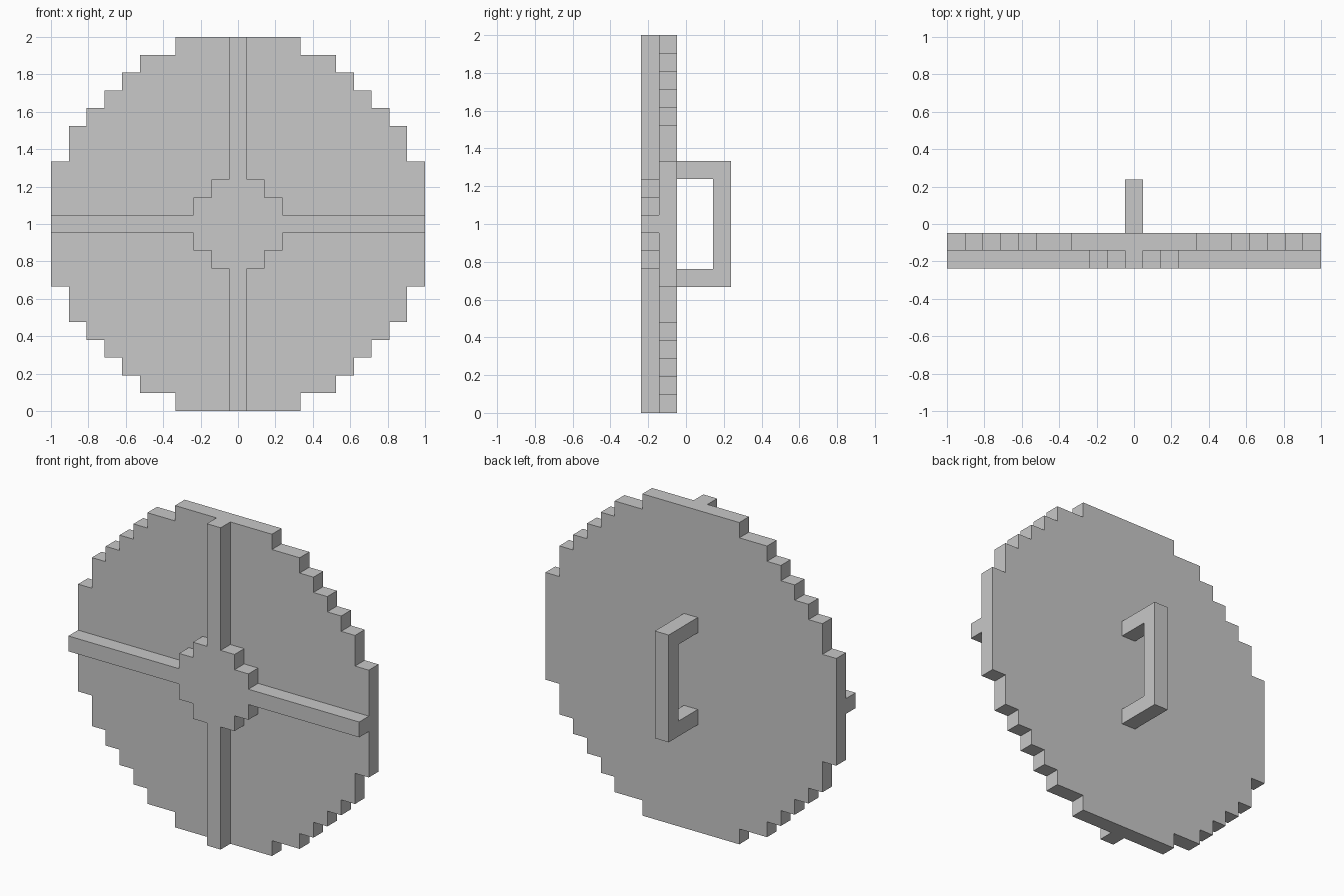
import bpy
import bmesh

cube = bpy.data.objects.get("Cube")
if cube:
    bpy.data.objects.remove(cube, do_unlink=True)

U = 2 / 21  # size of one block

grey = bpy.data.materials.new("light_grey")
grey.use_nodes = True
COLOUR = (0.58, 0.58, 0.58, 1)
grey.diffuse_color = COLOUR
grey.node_tree.nodes["Principled BSDF"].inputs["Base Color"].default_value = COLOUR


def extrude(name, points, offset):
    """Fill a closed outline and push it along the offset."""
    bm = bmesh.new()
    face = bm.faces.new([bm.verts.new(p) for p in points])
    result = bmesh.ops.extrude_face_region(bm, geom=[face], use_keep_orig=True)
    moved = [v for v in result["geom"] if isinstance(v, bmesh.types.BMVert)]
    bmesh.ops.translate(bm, verts=moved, vec=offset)
    bmesh.ops.recalc_face_normals(bm, faces=bm.faces)
    mesh = bpy.data.meshes.new(name)
    bm.to_mesh(mesh)
    bm.free()
    mesh.materials.append(grey)
    obj = bpy.data.objects.new(name, mesh)
    bpy.context.collection.objects.link(obj)


def stepped_plate(name, quarter, y):
    """Mirror a quarter outline into all four corners, one block thick."""
    outline = []
    for sx, sz in ((1, 1), (1, -1), (-1, -1), (-1, 1)):
        corner = [(sx * x, sz * z) for x, z in quarter]
        outline += corner if sx * sz > 0 else corner[::-1]
    points = [(x * U, y * U, z * U + 1) for x, z in outline]
    extrude(name, points, (0, U, 0))


# Round shield board with a stepped rim
rim = [(3.5, 10.5), (3.5, 9.5)]
for x in (5.5, 6.5, 7.5, 8.5):
    rim += [(x, rim[-1][1]), (x, rim[-1][1] - 1)]
rim += [(9.5, 5.5), (9.5, 3.5), (10.5, 3.5)]
stepped_plate("shield_board", rim, -1.5)

# Raised cross bars with the central boss
cross = [(0.5, 10.5), (0.5, 2.5), (1.5, 2.5), (1.5, 1.5),
         (2.5, 1.5), (2.5, 0.5), (10.5, 0.5)]
stepped_plate("cross_and_boss", cross, -2.5)

# Grip bracket on the back
grip = [(-0.5, 3.5), (2.5, 3.5), (2.5, -3.5), (-0.5, -3.5),
        (-0.5, -2.5), (1.5, -2.5), (1.5, 2.5), (-0.5, 2.5)]
extrude("back_grip", [(-U / 2, y * U, z * U + 1) for y, z in grip], (U, 0, 0))
